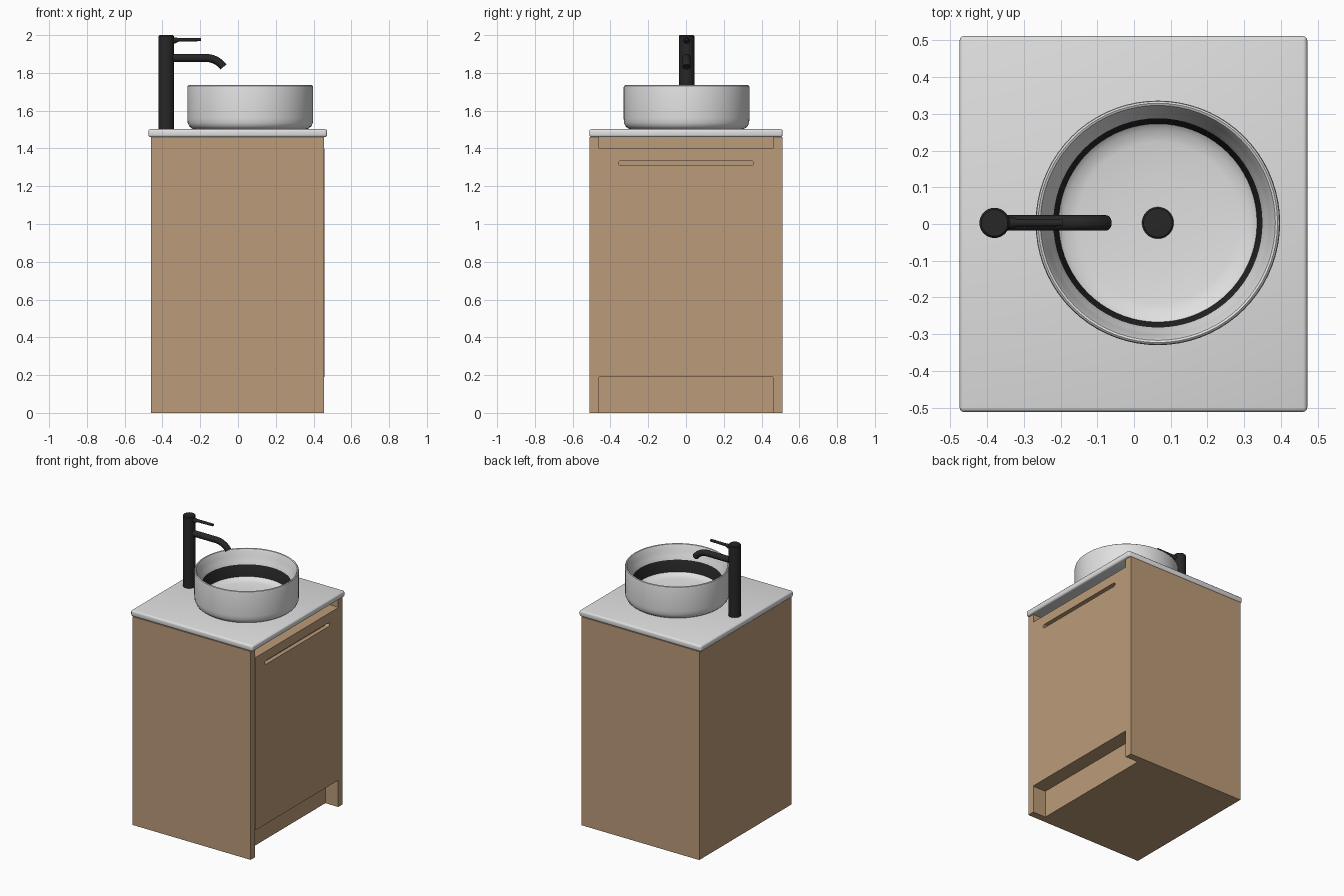
import bpy, bmesh, math
from mathutils import Vector

if "Cube" in bpy.data.objects:
    bpy.data.objects.remove(bpy.data.objects["Cube"])


def material(name, rgb):
    m = bpy.data.materials.new(name)
    m.diffuse_color = (*rgb, 1)
    m.use_nodes = True
    m.node_tree.nodes["Principled BSDF"].inputs["Base Color"].default_value = m.diffuse_color
    return m


WOOD = material("light wood", (0.50, 0.33, 0.19))
WHITE = material("white ceramic", (0.75, 0.75, 0.75))
BLACK = material("matt black", (0.02, 0.02, 0.02))


def finish(name, bm, *mats, smooth=True):
    bmesh.ops.recalc_face_normals(bm, faces=bm.faces)
    me = bpy.data.meshes.new(name)
    bm.to_mesh(me)
    bm.free()
    ob = bpy.data.objects.new(name, me)
    bpy.context.collection.objects.link(ob)
    for m in mats:
        me.materials.append(m)
    if smooth:
        bpy.ops.object.select_all(action='DESELECT')
        ob.select_set(True)
        bpy.context.view_layer.objects.active = ob
        bpy.ops.object.shade_smooth_by_angle(angle=math.radians(35))
    return ob


def box(name, lo, hi, mat, bevel=0.0, segments=3):
    bm = bmesh.new()
    bmesh.ops.create_cube(bm, size=1)
    for v in bm.verts:
        v.co = [(a + b) / 2 + c * (b - a) for a, b, c in zip(lo, hi, v.co)]
    if bevel:
        bmesh.ops.bevel(bm, geom=bm.edges[:], offset=bevel, segments=segments,
                        profile=0.5, affect='EDGES')
    return finish(name, bm, mat, smooth=bool(bevel))


def lathe(name, profile, centre, mats, rule=None, n=72):
    """Revolve (radius, z) points about a vertical axis through centre."""
    bm = bmesh.new()
    rings = []
    for r, z in profile:
        if r == 0:
            rings.append([bm.verts.new((*centre, z))] * n)
        else:
            rings.append([bm.verts.new((centre[0] + r * math.cos(i * math.tau / n),
                                        centre[1] + r * math.sin(i * math.tau / n), z))
                          for i in range(n)])
    for k, (a, b) in enumerate(zip(rings, rings[1:])):
        for i in range(n):
            j = (i + 1) % n
            f = bm.faces.new(list(dict.fromkeys((a[i], a[j], b[j], b[i]))))
            f.material_index = rule(k) if rule else 0
    return finish(name, bm, *mats)


def tube(name, path, radii, y, mat, n=24):
    """Capped round tube along (x, z) points in the plane of the given y."""
    bm = bmesh.new()
    pts = [Vector((x, y, z)) for x, z in path]
    rings = []
    for k, p in enumerate(pts):
        t = (pts[min(k + 1, len(pts) - 1)] - pts[max(k - 1, 0)]).normalized()
        side = Vector((0, 1, 0))
        up = t.cross(side)
        rings.append([bm.verts.new(p + radii[k] * (math.cos(i * math.tau / n) * side
                                                   + math.sin(i * math.tau / n) * up))
                      for i in range(n)])
    for a, b in zip(rings, rings[1:]):
        for i in range(n):
            j = (i + 1) % n
            bm.faces.new((a[i], a[j], b[j], b[i]))
    bm.faces.new(rings[0])
    bm.faces.new(rings[-1])
    return finish(name, bm, mat)


# Cabinet: side panels, carcass, toe kick and top rail; the door side faces +x
for side, y0, y1 in (("left", -0.51, -0.46), ("right", 0.46, 0.51)):
    box(side + "_side_panel", (-0.46, y0, 0), (0.455, y1, 1.46), WOOD)
box("carcass", (-0.46, -0.46, 0), (0.355, 0.46, 1.46), WOOD)

# Door with a round-ended slot as the handle
door = box("door", (0.355, -0.46, 0.19), (0.459, 0.46, 1.40), WOOD)
bm = bmesh.new()
outline = []
r = 0.013
for c, start in ((0.345, -90), (-0.345, 90)):
    for i in range(13):
        a = math.radians(start + i * 15)
        outline.append(bm.verts.new((0.43, c + r * math.cos(a), 1.322 + r * math.sin(a))))
face = bm.faces.new(outline)
ext = bmesh.ops.extrude_face_region(bm, geom=[face])
bmesh.ops.translate(bm, vec=(0.06, 0, 0),
                    verts=[g for g in ext["geom"] if isinstance(g, bmesh.types.BMVert)])
cutter = finish("handle_slot_cutter", bm, WOOD, smooth=False)
cutter.hide_render = True
cutter.hide_set(True)
cut = door.modifiers.new("handle slot", 'BOOLEAN')
cut.operation = 'DIFFERENCE'
cut.solver = 'EXACT'
cut.object = cutter
bpy.context.view_layer.objects.active = door
bpy.ops.object.modifier_apply(modifier=cut.name)
bpy.data.objects.remove(cutter)

# Countertop
box("countertop", (-0.475, -0.512, 1.46), (0.472, 0.512, 1.502), WHITE, 0.012)

# Basin: outer wall, rim, inner wall, black band, floor
basin = [(0, 1.501), (0.29, 1.501), (0.308, 1.505), (0.323, 1.517), (0.331, 1.535),
         (0.333, 1.56), (0.333, 1.722), (0.331, 1.731), (0.326, 1.735), (0.320, 1.732),
         (0.315, 1.722), (0.306, 1.69), (0.295, 1.66), (0.285, 1.638),
         (0.270, 1.56), (0.255, 1.547), (0.22, 1.54), (0.12, 1.533), (0.0, 1.53)]
CENTRE = (0.065, 0.003)
lathe("basin", basin, CENTRE, (WHITE, BLACK), lambda k: 1 if k == 13 else 0)

# Drain
lathe("drain", [(0, 1.53), (0.043, 1.53), (0.043, 1.536), (0.039, 1.539), (0, 1.54)],
      CENTRE, (BLACK,), n=40)

# Tap: column, spout and lever
Y = 0.003
lathe("tap_column", [(0, 1.50), (0.041, 1.50), (0.041, 1.994), (0.036, 2.0), (0, 2.0)],
      (-0.38, Y), (BLACK,), n=40)
spout = [(-0.38, 1.879), (-0.17, 1.879)]
spout += [(-0.17 + 0.115 * math.sin(a), 1.764 + 0.115 * math.cos(a))
          for a in (math.radians(6 * i) for i in range(1, 10))]
tube("tap_spout", spout, [0.021] * len(spout), Y, BLACK)
tube("tap_lever", [(-0.36, 1.970), (-0.335, 1.972), (-0.315, 1.975), (-0.195, 1.977)],
     [0.020, 0.016, 0.010, 0.009], Y, BLACK, 16)
